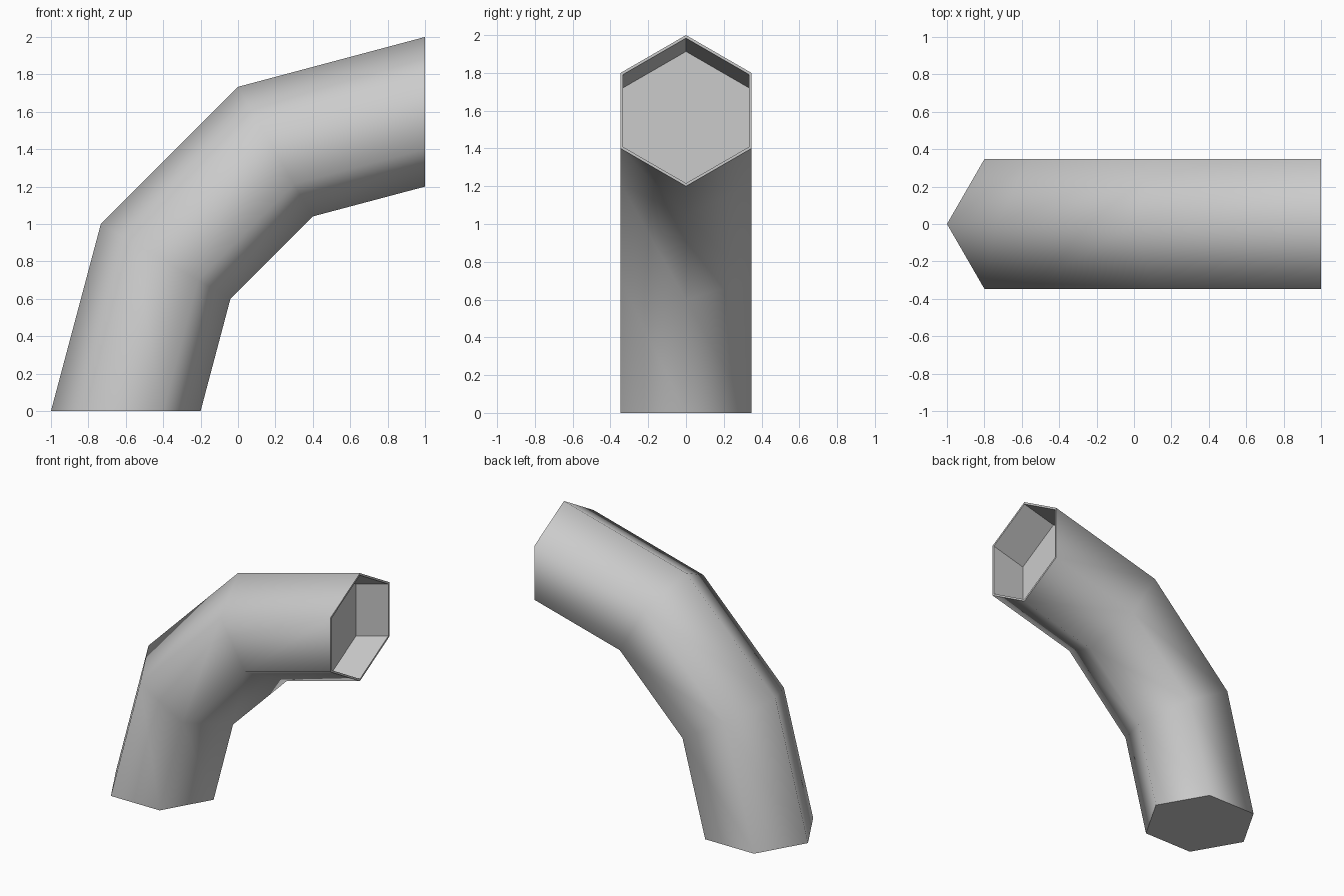
import bpy
import bmesh
from math import radians, cos, sin, pi
from mathutils import Vector

cube = bpy.data.objects.get("Cube")
if cube:
    bpy.data.objects.remove(cube, do_unlink=True)

RADIUS = 0.4
SIDES = 6

grey = bpy.data.materials.new("light grey")
grey.use_nodes = True
colour = (0.6, 0.6, 0.6, 1)
grey.diffuse_color = colour
grey.node_tree.nodes["Principled BSDF"].inputs["Base Color"].default_value = colour

bm = bmesh.new()


def ring(centre, tilt, radius=RADIUS):
    """Hexagon of vertices turned about the y axis by tilt degrees."""
    t = radians(tilt)
    across = Vector((-cos(t), 0, sin(t)))
    side = Vector((0, 1, 0))
    return [bm.verts.new(Vector(centre)
                         + across * radius * cos(2 * pi * i / SIDES)
                         + side * radius * sin(2 * pi * i / SIDES))
            for i in range(SIDES)]


def bridge(a, b, smooth=False):
    for i in range(SIDES):
        j = (i + 1) % SIDES
        bm.faces.new((a[i], a[j], b[j], b[i])).smooth = smooth


# Outer wall: mitred rings along the bend
stations = [((-0.6, 0, 0), 0), ((-0.387, 0, 0.8), 30),
            ((0.2, 0, 1.387), 60), ((1, 0, 1.6), 90)]
rings = [ring(c, t) for c, t in stations]
for a, b in zip(rings, rings[1:]):
    bridge(a, b, smooth=True)

# Closed foot
bm.faces.new(rings[0])

# Open mouth: thin rim, recessed walls and flat back
mouth = Vector(stations[-1][0])
lip = ring(mouth, 90, RADIUS * 0.96)
recess = ring(mouth - 0.265 * Vector((1, 0, 0.267)), 90, RADIUS * 0.96)
bridge(rings[-1], lip)
bridge(lip, recess)
bm.faces.new(recess)

bmesh.ops.recalc_face_normals(bm, faces=bm.faces[:])
mesh = bpy.data.meshes.new("bent_pipe")
bm.to_mesh(mesh)
bm.free()
mesh.materials.append(grey)
pipe = bpy.data.objects.new("bent_pipe", mesh)
bpy.context.collection.objects.link(pipe)
